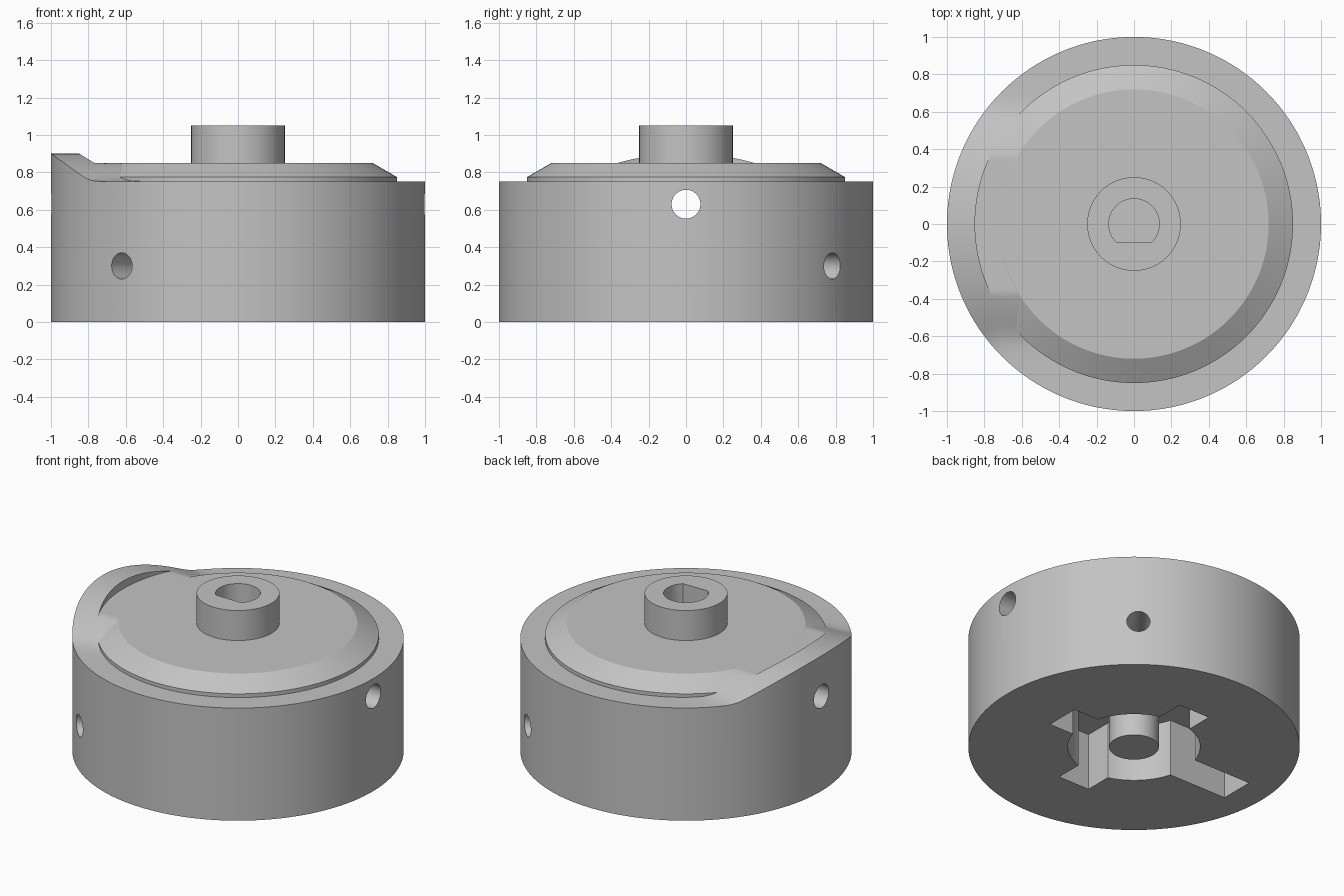
import bpy, bmesh, math
from mathutils import Matrix

old = bpy.data.objects.get("Cube")
if old:
    bpy.data.objects.remove(old, do_unlink=True)

grey = bpy.data.materials.new("plain_grey")
grey.use_nodes = True
colour = (0.55, 0.55, 0.55, 1)
grey.diffuse_color = colour
grey.node_tree.nodes["Principled BSDF"].inputs["Base Color"].default_value = colour

SEGMENTS = 256


def finish(bm, name):
    bmesh.ops.remove_doubles(bm, verts=bm.verts, dist=1e-5)
    bmesh.ops.recalc_face_normals(bm, faces=bm.faces)
    mesh = bpy.data.meshes.new(name)
    bm.to_mesh(mesh)
    bm.free()
    obj = bpy.data.objects.new(name, mesh)
    bpy.context.collection.objects.link(obj)
    mesh.materials.append(grey)
    return obj


def lathe(name, rings, n=SEGMENTS):
    """Rings of (radius, height), where height may be a function of x and y."""
    bm = bmesh.new()
    loops = []
    for r, h in rings:
        loop = []
        for i in range(n):
            a = math.tau * i / n
            x, y = r * math.cos(a), r * math.sin(a)
            loop.append(bm.verts.new((x, y, h(x, y) if callable(h) else h)))
        loops.append(loop)
    for low, high in zip(loops, loops[1:]):
        for i in range(n):
            j = (i + 1) % n
            bm.faces.new((low[i], low[j], high[j], high[i]))
    bm.faces.new(loops[0][::-1])
    bm.faces.new(loops[-1])
    return finish(bm, name)


def prism(name, outline, z0, z1):
    bm = bmesh.new()
    face = bm.faces.new([bm.verts.new((x, y, z0)) for x, y in outline])
    new = bmesh.ops.extrude_face_region(bm, geom=[face])["geom"]
    top = [v for v in new if isinstance(v, bmesh.types.BMVert)]
    bmesh.ops.translate(bm, verts=top, vec=(0, 0, z1 - z0))
    return finish(bm, name)


def drill(name, radius, start, end, angle, z):
    """Horizontal cutter running outwards at an angle."""
    obj = lathe(name, [(radius, start), (radius, end)], 64)
    obj.data.transform(Matrix.Translation((0, 0, z)) @ Matrix.Rotation(angle, 4, "Z")
                       @ Matrix.Rotation(math.pi / 2, 4, "Y"))
    return obj


def cut(target, cutter):
    mod = target.modifiers.new("cut", "BOOLEAN")
    mod.operation = "DIFFERENCE"
    mod.solver = "EXACT"
    mod.object = cutter
    bpy.context.view_layer.objects.active = target
    bpy.ops.object.modifier_apply(modifier=mod.name)


# Drum whose rim swells into a rounded cam lobe on the -x side
def rim(x, y):
    if x >= 0:
        return 0.75
    lobe = 0.9 - 0.73 * (1 - math.sqrt(max(0, 1 - y * y)))
    d = lobe - 0.75
    return 0.75 + (d + math.sqrt(d * d + 0.0004)) / 2


def floor(x, y):
    return min(rim(x, y), 0.849)


inner = [(0.85 - 0.025 * i, floor) for i in range(7)]
drum = lathe("drum", [(1, 0), (1, rim), (0.925, rim), (0.85, rim)] + inner + [(0.6, 0.75)])

# Raised bevelled disc with its hub
disc = lathe("disc_and_hub", [(0.85, 0.74), (0.85, 0.775), (0.72, 0.85),
                              (0.25, 0.85), (0.25, 1.05)])

# Post in the underside pocket
post = lathe("underside_post", [(0.15, 0), (0.15, 0.4)], 96)

# Pocket outline: a circle with four arms, one of them longer
outline = []
half, ring = 0.115, 0.4
edge = math.asin(half / ring)
for k, reach in enumerate((0.565, 0.565, 0.81, 0.565)):
    turn = k * math.pi / 2
    c, s = math.cos(turn), math.sin(turn)
    for u, v in ((reach, -half), (reach, half)):
        outline.append((u * c - v * s, u * s + v * c))
    for i in range(17):
        a = turn + edge + (math.pi / 2 - 2 * edge) * i / 16
        outline.append((ring * math.cos(a), ring * math.sin(a)))
pocket = prism("pocket_cutter", outline, -0.1, 0.38)

# D-shaped shaft bore, flat towards the front
bore_r, flat = 0.135, math.asin(0.1 / 0.135)
sweep = math.pi + 2 * flat
bore = prism("bore_cutter",
             [(bore_r * math.cos(-flat + sweep * i / 64),
               bore_r * math.sin(-flat + sweep * i / 64)) for i in range(65)], 0.45, 1.2)

# Cross hole and the two opposite side holes
cutters = [pocket, bore, drill("cross_hole_cutter", 0.077, -1.2, 1.2, 0, 0.63)]
side = math.atan2(0.78, 0.62)
for a in (side, side + math.pi):
    cutters.append(drill("side_hole_cutter", 0.07, 0.3, 1.2, a, 0.3))

for cutter in cutters:
    cut(drum, cutter)
cut(disc, bore)
for cutter in cutters:
    bpy.data.objects.remove(cutter, do_unlink=True)

# Smooth round surfaces, keep the machined edges sharp
for obj in bpy.context.view_layer.objects:
    obj.select_set(obj in (drum, disc, post))
bpy.context.view_layer.objects.active = drum
bpy.ops.object.shade_smooth_by_angle(angle=math.radians(12))
